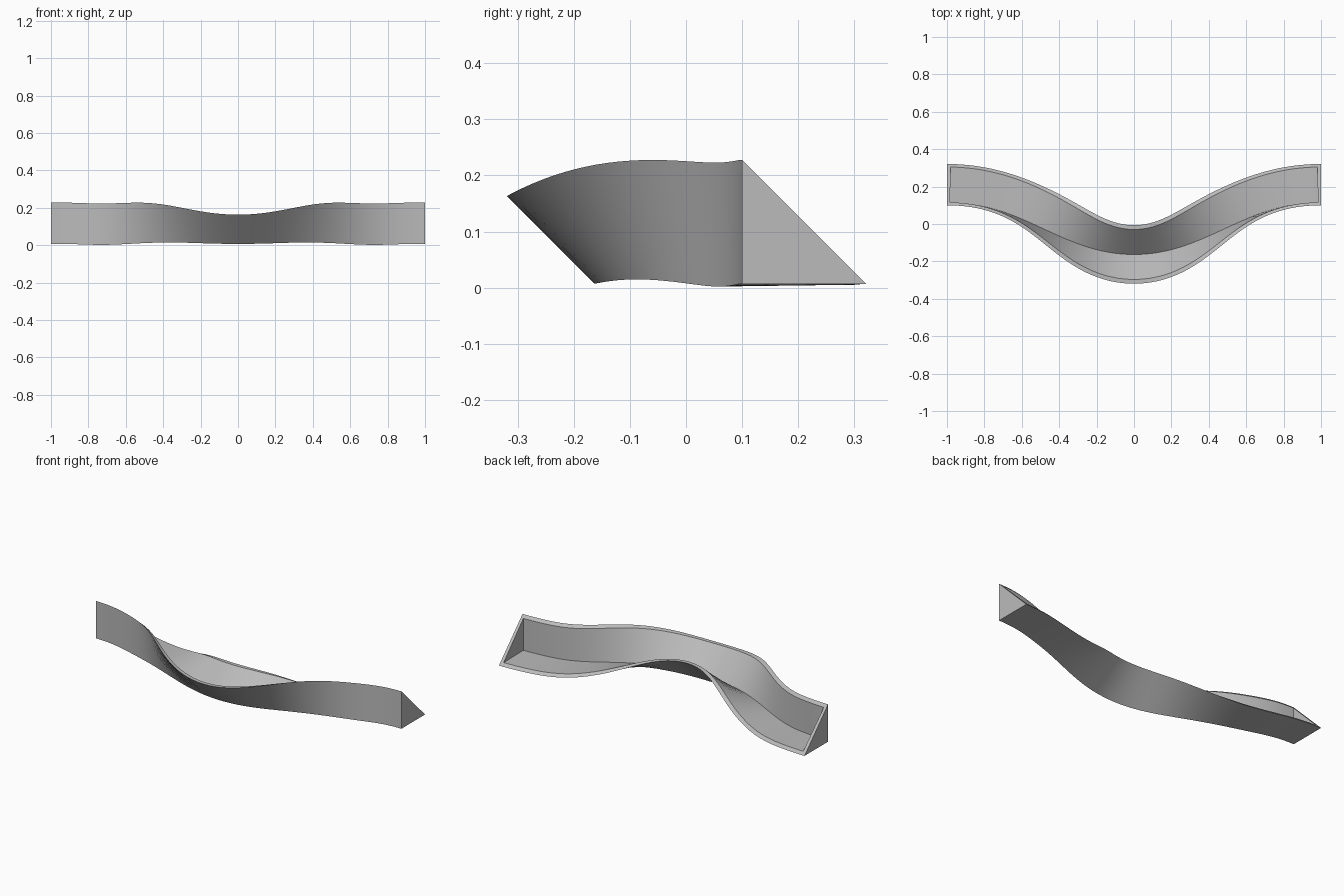
import bpy, bmesh, math
from mathutils import Vector

cube = bpy.data.objects.get("Cube")
if cube:
    bpy.data.objects.remove(cube, do_unlink=True)

LEG = 0.221      # length of each side of the right-angled section
WALL = 0.016     # wall thickness
HANDLE = 0.4     # how long the path stays straight at its ends and middle
STEPS = 32       # stations per half

# Section points (across, up) from the outer corner, round the wall
OUTER = [(0, LEG), (0, 0), (LEG, 0)]
INNER = [(LEG - WALL, WALL), (WALL, WALL), (WALL, LEG - WALL)]


def station(t):
    """Corner position, sideways direction and roll at path parameter -1..1."""
    side, t = math.copysign(1, t), abs(t)
    h = HANDLE
    x = 3 * h * t * (1 - t) ** 2 + 3 * (1 - h) * t * t * (1 - t) + t ** 3
    y = 0.1 - 0.263 * (1 - 3 * t * t + 2 * t ** 3)
    dx = 3 * h * (1 - t) ** 2 + 6 * (1 - 2 * h) * t * (1 - t) + 3 * h * t * t
    dy = 0.263 * 6 * t * (1 - t)
    across = Vector((-dy * side, dx, 0)).normalized()
    twist = max(0, 1 - x * x) ** 4.5
    z = 0.007 + 0.008 * math.sin(math.pi * twist) - 0.006 * math.sin(math.pi * x * x) ** 4
    return Vector((x * side, y, z)), across, twist * math.pi / 4


def add_points(bm, t, points):
    corner, across, roll = station(t)
    c, s = math.cos(roll), math.sin(roll)
    up = Vector((0, 0, 1))
    return [bm.verts.new(corner + across * (a * c - b * s) + up * (a * s + b * c))
            for a, b in points]


bm = bmesh.new()

# Twisting channel between the two end walls
end = 1 - WALL / (3 * HANDLE)
rings = [add_points(bm, end * i / STEPS, OUTER + INNER) for i in range(-STEPS, STEPS + 1)]
for a, b in zip(rings, rings[1:]):
    for i in range(6):
        j = (i + 1) % 6
        bm.faces.new((a[i], a[j], b[j], b[i]))

# Solid end walls: outside triangle, inside triangle, sides and rim
for t, ring in ((-1, rings[0]), (1, rings[-1])):
    tip = add_points(bm, t, OUTER)
    bm.faces.new(tip)
    bm.faces.new(ring[3:])
    for i in range(2):
        bm.faces.new((tip[i], tip[i + 1], ring[i + 1], ring[i]))
    bm.faces.new((tip[0], ring[0], ring[5], ring[3], ring[2], tip[2]))

bmesh.ops.recalc_face_normals(bm, faces=bm.faces)
mesh = bpy.data.meshes.new("twisted_trough")
bm.to_mesh(mesh)
bm.free()

trough = bpy.data.objects.new("twisted_trough", mesh)
bpy.context.collection.objects.link(trough)

# Plain grey finish
grey = bpy.data.materials.new("light_grey")
grey.use_nodes = True
colour = (0.5, 0.5, 0.5, 1)
grey.diffuse_color = colour
grey.node_tree.nodes["Principled BSDF"].inputs["Base Color"].default_value = colour
mesh.materials.append(grey)

bpy.ops.object.select_all(action="DESELECT")
trough.select_set(True)
bpy.context.view_layer.objects.active = trough
bpy.ops.object.shade_smooth_by_angle(angle=math.radians(30))
